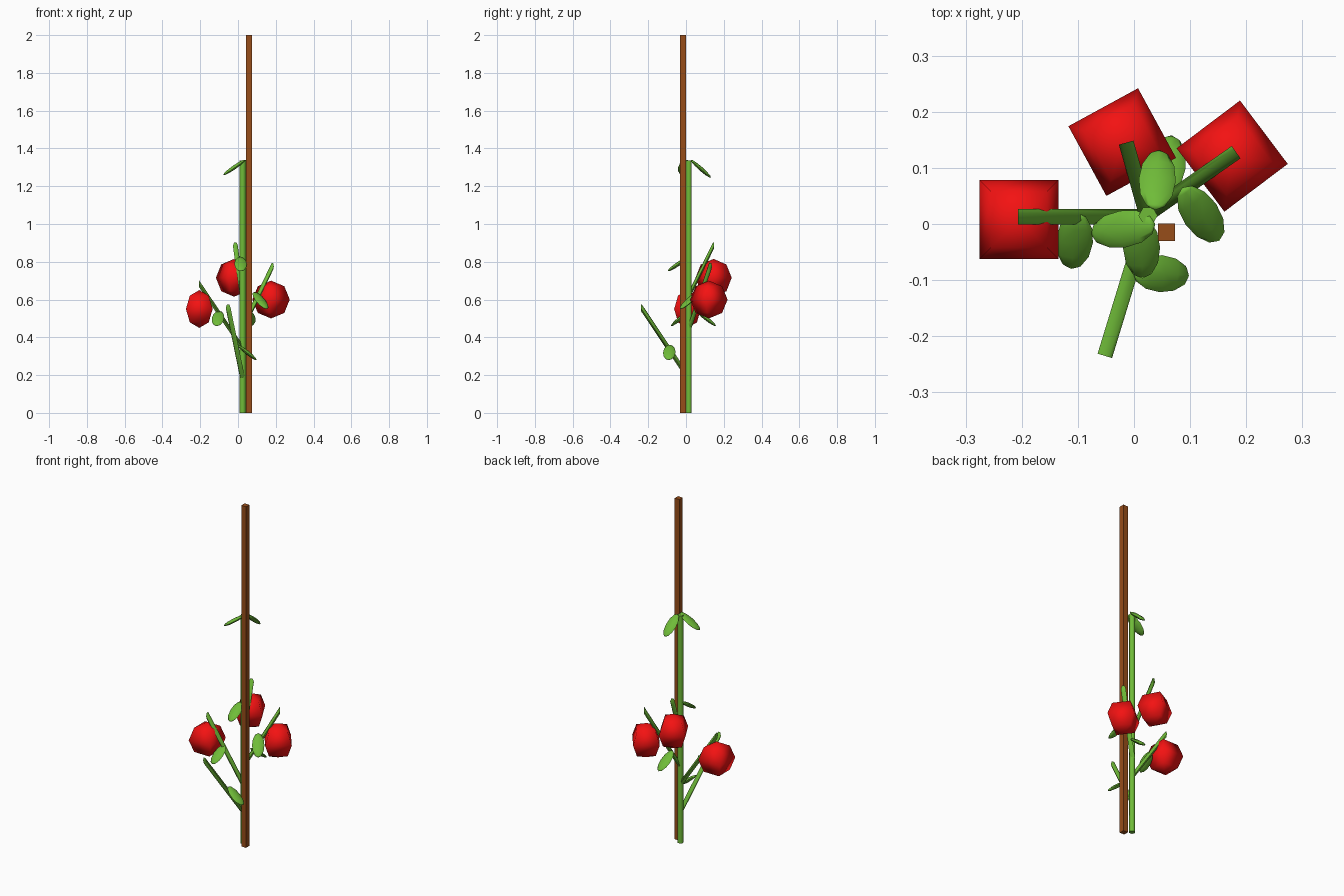
import bpy, bmesh
from math import cos, sin, pi, radians
from mathutils import Vector, Matrix

if "Cube" in bpy.data.objects:
    bpy.data.objects.remove(bpy.data.objects["Cube"])


def material(name, rgb):
    m = bpy.data.materials.new(name)
    m.diffuse_color = (*rgb, 1)
    m.use_nodes = True
    m.node_tree.nodes["Principled BSDF"].inputs["Base Color"].default_value = m.diffuse_color
    return m


GREEN = material("green", (0.16, 0.5, 0.04))
RED = material("red", (0.9, 0.006, 0.006))
BROWN = material("brown", (0.31, 0.075, 0.01))


def finish(name, bm, mat, smooth=None):
    bmesh.ops.recalc_face_normals(bm, faces=bm.faces)
    me = bpy.data.meshes.new(name)
    bm.to_mesh(me)
    bm.free()
    me.materials.append(mat)
    ob = bpy.data.objects.new(name, me)
    bpy.context.collection.objects.link(ob)
    if smooth:
        bpy.ops.object.select_all(action='DESELECT')
        ob.select_set(True)
        bpy.context.view_layer.objects.active = ob
        bpy.ops.object.shade_smooth_by_angle(angle=radians(smooth))
    return ob


def sweep(name, start, end, u, v, sides, mat):
    """Prism between two points; u and v are the cross-section half axes."""
    bm = bmesh.new()
    rings = []
    for p in (Vector(start), Vector(end)):
        rings.append([bm.verts.new(p + u * cos(a) + v * sin(a))
                      for a in (2 * pi * i / sides for i in range(sides))])
    a, b = rings
    for i in range(sides):
        j = (i + 1) % sides
        bm.faces.new((a[i], a[j], b[j], b[i]))
    bm.faces.new(a)
    bm.faces.new(b)
    return finish(name, bm, mat, 65)


def branch(name, start, end):
    # End faces stay vertical, as if the branch were sheared upwards
    d = Vector(end) - Vector(start)
    side = Vector((-d.y, d.x, 0)).normalized()
    sweep(name, start, end, side * 0.0135, Vector((0, 0, 0.021)), 6, GREEN)


def leaf(name, base, tip):
    # Flattened low-poly ellipsoid from base to tip
    base, tip = Vector(base), Vector(tip)
    d = tip - base
    along = d.normalized()
    side = along.cross(Vector((0, 0, 1))).normalized()
    normal = side.cross(along)
    rot = Matrix((side, normal, along)).transposed().to_4x4()
    m = Matrix.Translation((base + tip) / 2) @ rot @ Matrix.Diagonal((0.033, 0.011, d.length / 2, 1))
    bm = bmesh.new()
    bmesh.ops.create_uvsphere(bm, u_segments=8, v_segments=6, radius=1, matrix=m)
    finish(name, bm, GREEN, 65)


def fruit(name, centre, angle):
    # Four-sided ball, square seen from above
    m = Matrix.Translation(centre) @ Matrix.Rotation(radians(angle + 45), 4, 'Z')
    bm = bmesh.new()
    bmesh.ops.create_uvsphere(bm, u_segments=4, v_segments=4, radius=0.1, matrix=m)
    finish(name, bm, RED, 100)


# Support stake
bm = bmesh.new()
bmesh.ops.create_cube(bm, size=1, matrix=Matrix.Translation((0.058, -0.015, 1)) @ Matrix.Diagonal((0.031, 0.031, 2, 1)))
finish("stake", bm, BROWN)

# Main stem
sweep("main_stem", (0.025, 0.015, 0), (0.025, 0.015, 1.335),
      Vector((0.017, 0, 0)), Vector((0, 0.017, 0)), 6, GREEN)

# Branches
branch("branch_left", (0.02, 0.013, 0.35), (-0.207, 0.013, 0.685))
branch("branch_front", (0.023, 0.01, 0.19), (-0.052, -0.235, 0.555))
branch("branch_right", (0.025, 0.018, 0.45), (0.182, 0.128, 0.775))
branch("branch_back", (0.023, 0.015, 0.62), (-0.014, 0.145, 0.885))

# Fruit hanging below the branch tips
fruit("fruit_left", (-0.205, 0.008, 0.55), 0)
fruit("fruit_right", (0.175, 0.121, 0.6), 37)
fruit("fruit_back", (-0.021, 0.146, 0.715), 28.6)

# Leaves: base and tip
LEAVES = [
    ((0.038, 0.0, 1.34), (-0.077, -0.018, 1.26)),
    ((0.038, 0.025, 1.34), (0.045, 0.132, 1.245)),
    ((-0.002, -0.085, 0.36), (0.098, -0.092, 0.28)),
    ((0.086, 0.065, 0.64), (0.152, -0.03, 0.55)),
    ((-0.1, 0.02, 0.54), (-0.112, -0.08, 0.46)),
    ((0.012, 0.012, 0.825), (0.015, -0.097, 0.75)),
    ((0.052, 0.05, 0.545), (0.067, 0.158, 0.46)),
]
for i, (base, tip) in enumerate(LEAVES):
    leaf(f"leaf_{i + 1}", base, tip)
